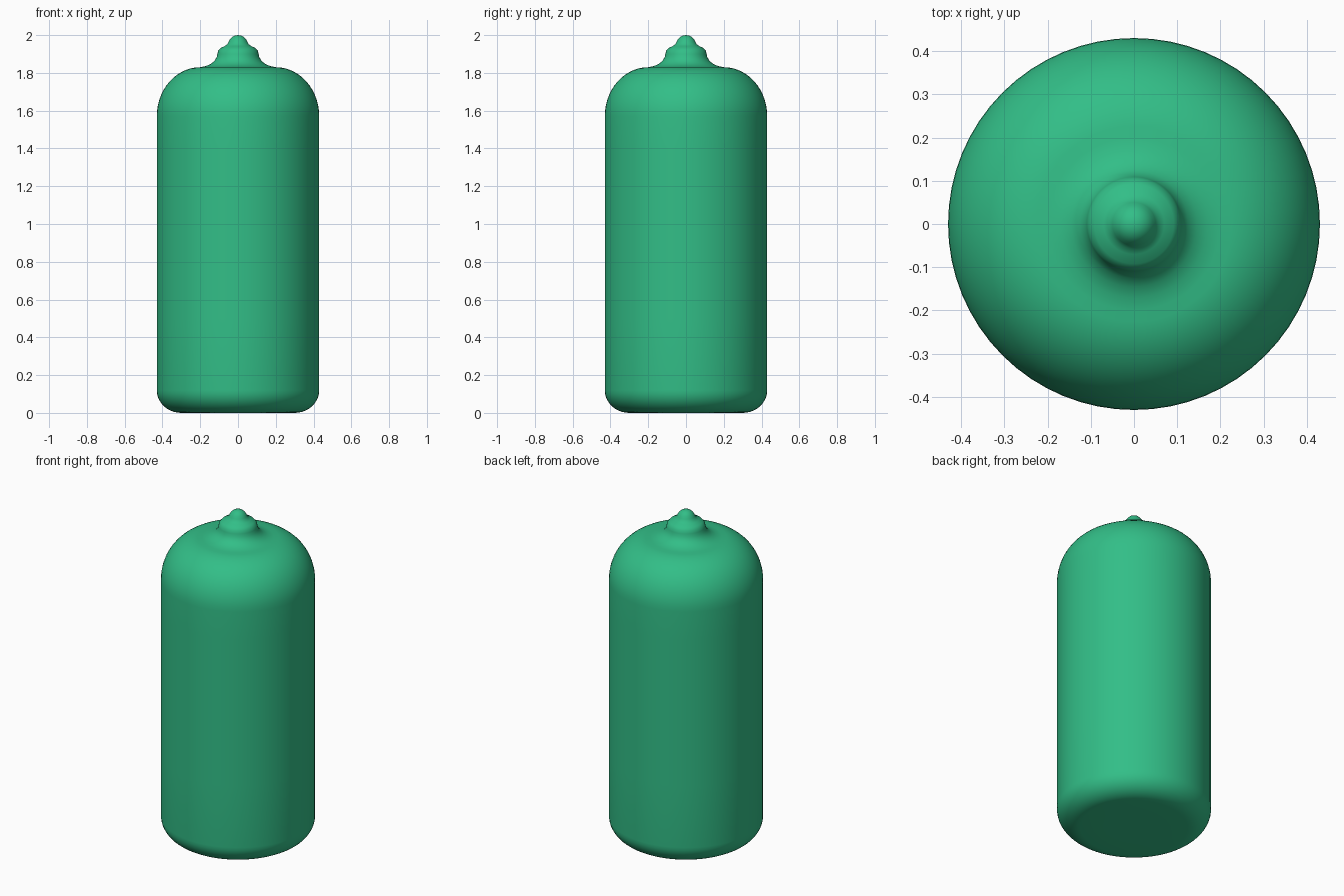
import bpy, bmesh, math

if "Cube" in bpy.data.objects:
    bpy.data.objects.remove(bpy.data.objects["Cube"])

SEGMENTS = 64

# Single flat colour
green = bpy.data.materials.new("sea_green")
green.diffuse_color = (0.032, 0.515, 0.243, 1.0)
green.use_nodes = True
green.node_tree.nodes["Principled BSDF"].inputs["Base Color"].default_value = green.diffuse_color


def arc(cr, cz, a, b, start, end, steps):
    """Elliptical arc in the (radius, height) plane, angles in degrees."""
    pts = []
    for i in range(steps + 1):
        t = math.radians(start + (end - start) * i / steps)
        pts.append((cr + a * math.cos(t), cz + b * math.sin(t)))
    return pts


# Profile: rounded base, straight wall, domed shoulder, stepped tip
profile = [(0.15, 0.0)]
profile += arc(0.30, 0.12, 0.13, 0.12, -90, 0, 10)
profile += [(0.43, z) for z in (0.5, 1.0, 1.4)]
profile += arc(0.20, 1.57, 0.23, 0.26, 0, 90, 14)
profile += [(0.17, 1.836), (0.145, 1.847), (0.125, 1.863), (0.113, 1.883),
            (0.109, 1.90), (0.105, 1.917), (0.092, 1.932), (0.070, 1.942),
            (0.057, 1.951), (0.050, 1.963), (0.043, 1.977), (0.030, 1.991),
            (0.015, 1.998)]


def lathe(name, points, top, material):
    bm = bmesh.new()
    rings = []
    for r, z in points:
        rings.append([bm.verts.new((r * math.cos(2 * math.pi * i / SEGMENTS),
                                    r * math.sin(2 * math.pi * i / SEGMENTS), z))
                      for i in range(SEGMENTS)])
    base, tip = bm.verts.new((0, 0, points[0][1])), bm.verts.new((0, 0, top))
    for i in range(SEGMENTS):
        j = (i + 1) % SEGMENTS
        for lo, hi in zip(rings, rings[1:]):
            bm.faces.new((lo[i], lo[j], hi[j], hi[i]))
        bm.faces.new((base, rings[0][j], rings[0][i]))
        bm.faces.new((rings[-1][i], rings[-1][j], tip))
    for f in bm.faces:
        f.smooth = True
    mesh = bpy.data.meshes.new(name)
    bm.to_mesh(mesh)
    bm.free()
    mesh.materials.append(material)
    obj = bpy.data.objects.new(name, mesh)
    bpy.context.collection.objects.link(obj)
    return obj


# Capsule body with its tip
lathe("canister_body", profile, 2.0, green)
